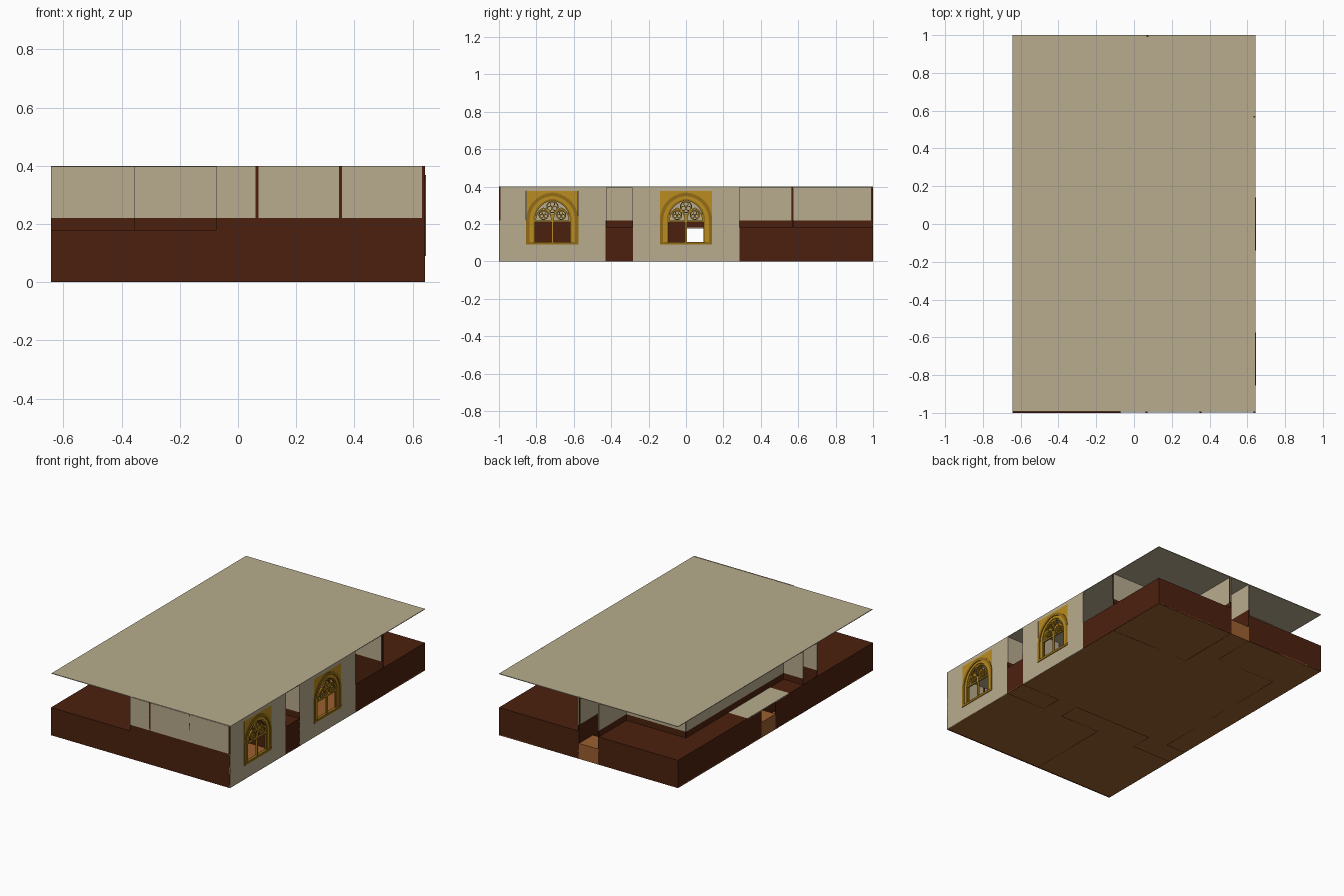
import bpy, bmesh, math

if "Cube" in bpy.data.objects:
    bpy.data.objects.remove(bpy.data.objects["Cube"])

C = 1 / 7            # one map cell
NX, NY = 9, 14
X0, Y0 = -NX * C / 2, -1.0
LOW, RAIL, TOP = 0.18, 0.22, 0.4
T = 0.003            # half wall thickness


def mat(name, rgb):
    m = bpy.data.materials.new(name)
    m.diffuse_color = [((c / 255 + 0.055) / 1.055) ** 2.4 for c in rgb] + [1]
    m.use_nodes = True
    m.node_tree.nodes["Principled BSDF"].inputs["Base Color"].default_value = m.diffuse_color
    return m


BROWN = mat("dark brown wood", (76, 32, 14))
BEIGE = mat("beige plaster", (184, 172, 142))
ORANGE = mat("orange wood", (156, 95, 48))
GOLD = mat("gold", (186, 140, 32))
DARKGOLD = mat("dark gold", (146, 108, 22))


def add_box(bm, lo, hi):
    v = [bm.verts.new((x, y, z)) for x in (lo[0], hi[0])
         for y in (lo[1], hi[1]) for z in (lo[2], hi[2])]
    for f in ((0, 1, 3, 2), (4, 6, 7, 5), (0, 4, 5, 1),
              (2, 3, 7, 6), (0, 2, 6, 4), (1, 5, 7, 3)):
        bm.faces.new([v[i] for i in f])


def finish(bm, name, m):
    bmesh.ops.recalc_face_normals(bm, faces=bm.faces)
    me = bpy.data.meshes.new(name)
    bm.to_mesh(me)
    bm.free()
    me.materials.append(m)
    ob = bpy.data.objects.new(name, me)
    bpy.context.collection.objects.link(ob)
    return ob


def cell_x(i):
    return X0 + i * C


def cell_y(j):
    return Y0 + j * C


# --- map: which cells are open rooms and passages
opened = set()


def room(i0, i1, j0, j1):
    opened.update((i, j) for i in range(i0, i1 + 1) for j in range(j0, j1 + 1))


room(4, 8, 0, 3)      # front room
room(6, 6, 4, 4)      # link passage
room(1, 8, 5, 8)      # middle room
room(1, 8, 9, 10)     # back hall
room(1, 4, 11, 11)
room(4, 4, 12, 13)    # back entrance
room(0, 1, 4, 4)      # left alcove
room(0, 0, 7, 7)      # left entrance

tops, wains, plaster, caps = (bmesh.new() for _ in range(4))


def wall(bm, p, q, z0, z1):
    along_x = abs(p[1] - q[1]) < 1e-6
    dx, dy = (0, T) if along_x else (T, 0)
    add_box(bm, (max(p[0] - dx, X0), max(p[1] - dy, -1), z0),
            (min(q[0] + dx, -X0), min(q[1] + dy, 1), z1))


for i in range(NX):
    for j in range(NY):
        cap = i == 0 and j in (6, 7, 8)
        if cap or (i, j) not in opened:
            add_box(caps if cap else tops, (cell_x(i), cell_y(j), LOW - 0.005),
                    (cell_x(i + 1), cell_y(j + 1), LOW))

# --- walls along every cell border
for i in range(NX + 1):
    for j in range(NY):
        p, q = (cell_x(i), cell_y(j)), (cell_x(i), cell_y(j + 1))
        a, b = (i - 1, j) in opened, (i, j) in opened
        if i in (0, NX):
            if (i == NX and (j < 4 or 5 <= j <= 8)) or (i == 0 and j == 7):
                continue                      # window walls, left entrance
            wall(wains, p, q, 0, LOW)
        elif (i, j) == (1, 7):                # lintel over left entrance
            wall(wains, p, q, LOW, RAIL)
            wall(plaster, p, q, RAIL, TOP)
        elif a != b:
            wall(wains, p, q, 0, RAIL)
            wall(plaster, p, q, RAIL, TOP)
for j in range(NY + 1):
    for i in range(NX):
        p, q = (cell_x(i), cell_y(j)), (cell_x(i + 1), cell_y(j))
        a, b = (i, j - 1) in opened, (i, j) in opened
        if a != b and not (j == NY and i == 4) and not (i == 0 and j in (7, 8)):
            wall(wains, p, q, 0, RAIL)
            wall(plaster, p, q, RAIL, TOP)
        elif j in (0, NY) and not (j == NY and i == 4):
            wall(wains, p, q, 0, LOW)

# brown posts between front wall panels
for x in (0.066, 0.352, 0.638):
    add_box(wains, (x - 0.005, -1, RAIL), (x + 0.005, -0.993, TOP))
# brown posts of the hall and corridor walls
for x, y in ((0.638, 0.568), (0.071, 0.994)):
    add_box(wains, (x - 0.005, y - 0.005, RAIL), (x + 0.005, y + 0.005, TOP))

# --- outer walls that hold the windows
WIN_Y = (-5 * C, 0.0)
HW, WZ0, WZ1 = 0.14, 0.093, 0.377
XO = -X0
for c, y0, y1 in ((WIN_Y[0], -1, -3 * C), (WIN_Y[1], -2 * C, 2 * C)):
    for lo_y, hi_y, z0, z1 in ((y0, c - HW, 0, TOP), (c + HW, y1, 0, TOP),
                               (c - HW, c + HW, 0, WZ0), (c - HW, c + HW, WZ1, TOP)):
        add_box(plaster, (XO - 0.006, lo_y, z0), (XO, hi_y, z1))

finish(tops, "block_tops", BROWN)
finish(caps, "entrance_cap", BEIGE)
finish(wains, "wainscot", BROWN)
finish(plaster, "plaster_walls", BEIGE)

# --- floor, roof, entrance steps
for name, m, lo, hi in (
        ("floor", ORANGE, (X0, -0.993, 0), (-X0, 1, 0.006)),
        ("roof", BEIGE, (X0, -0.993, TOP - 0.004), (-X0, 1, TOP)),
        ("back_step", ORANGE, (-C / 2, 1 - C, 0), (C / 2, 1, 0.1)),
        ("left_step", ORANGE, (X0, 0, 0), (X0 + C, C, 0.1))):
    bm = bmesh.new()
    add_box(bm, lo, hi)
    finish(bm, name, m)


# --- gothic windows
def arch(w, h, zs, base=None, n=10, c=0.0):
    """Pointed arch outline, left to right, in (y, z)."""
    R = (w * w + h * h) / (2 * w)
    end = math.atan2(h, R - w)
    half = [(w - R + R * math.cos(end * k / n), zs + R * math.sin(end * k / n))
            for k in range(n + 1)]
    if base is not None:
        half.insert(0, (w, base))
    pts = [(-y, z) for y, z in half] + [(y, z) for y, z in half[-2::-1]]
    return [(y + c, z) for y, z in pts]


def strip(bm, outer, inner, cy, x0, x1):
    rows = [[bm.verts.new((x, y + cy, z)) for x, (y, z) in
             ((x0, o), (x1, o), (x1, i), (x0, i))] for o, i in zip(outer, inner)]
    for a, b in zip(rows, rows[1:]):
        for k in range(4):
            bm.faces.new((a[k], a[(k + 1) % 4], b[(k + 1) % 4], b[k]))
    bm.faces.new(rows[0])
    bm.faces.new(rows[-1])


def ring(bm, cy, cz, r, t, n=16):
    pts = [(math.sin(2 * math.pi * k / n), math.cos(2 * math.pi * k / n)) for k in range(n + 1)]
    strip(bm, [(r * s, cz + r * c) for s, c in pts],
          [((r - t) * s, cz + (r - t) * c) for s, c in pts], cy, XO - 0.012, XO - 0.002)


for num, c in enumerate(WIN_Y):
    gold, dark = bmesh.new(), bmesh.new()
    # corner plates beside the arch
    a = arch(HW - 0.002, 0.145, 0.22)
    strip(gold, [(y, WZ1) for y, z in a], a, c, XO - 0.006, XO)
    # stepped arch mouldings
    A1, A2, A3 = (arch(w, h, 0.22, 0.105) for w, h in
                  ((0.14, 0.148), (0.122, 0.13), (0.102, 0.115)))
    strip(dark, A1, A2, c, XO - 0.01, XO + 0.003)
    strip(gold, A2, A3, c, XO - 0.014, XO - 0.002)
    A4 = arch(0.093, 0.105, 0.22, 0.105)
    strip(dark, A3, A4, c, XO - 0.016, XO - 0.006)
    # sill, transom and mullion
    add_box(dark, (XO - 0.016, c - HW, WZ0 - 0.003), (XO + 0.004, c + HW, 0.105))
    add_box(gold, (XO - 0.012, c - 0.095, 0.212), (XO - 0.002, c + 0.095, 0.22))
    add_box(gold, (XO - 0.012, c - 0.006, 0.105), (XO - 0.002, c + 0.006, 0.25))
    # small arches over the two panes
    for s in (-1, 1):
        strip(gold, arch(0.047, 0.068, 0.22, c=s * 0.047),
              arch(0.04, 0.06, 0.22, c=s * 0.047), c, XO - 0.012, XO - 0.002)
    # three traced circles, each with a trefoil
    for y, z, r in ((0, 0.291, 0.033), (-0.047, 0.248, 0.027), (0.047, 0.248, 0.027)):
        ring(dark, c + y, z, r, 0.006)
        for k in range(3):
            t = math.pi / 2 + k * 2 * math.pi / 3
            d = r * 0.46
            ring(gold, c + y + d * math.cos(t), z + d * math.sin(t), r * 0.42, 0.004, 10)
    finish(gold, "window_tracery_%d" % num, GOLD)
    finish(dark, "window_frame_%d" % num, DARKGOLD)
